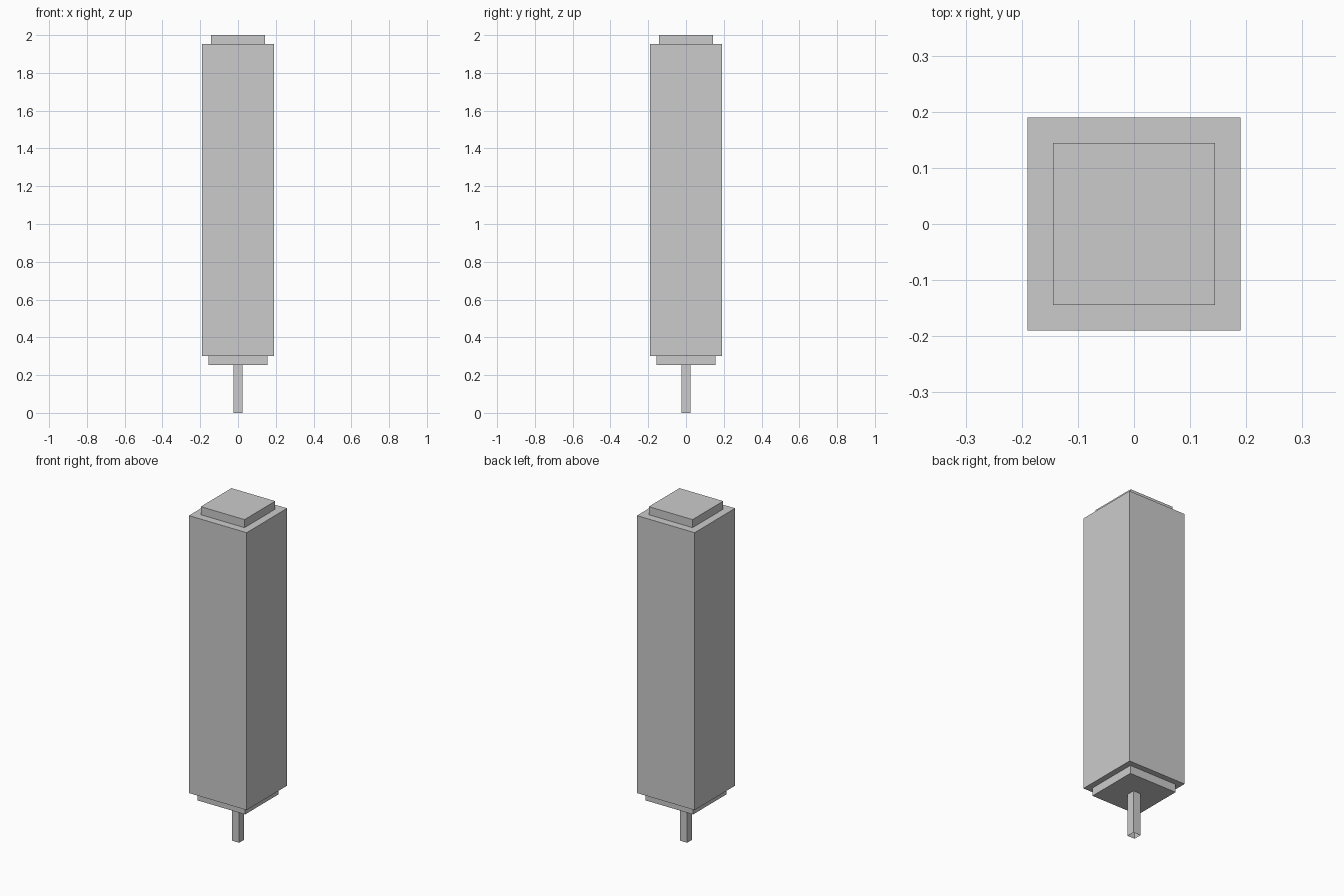
import bpy
import bmesh
from mathutils import Matrix

if "Cube" in bpy.data.objects:
    bpy.data.objects.remove(bpy.data.objects["Cube"])


def box(name, half, z0, z1, open_ends=False):
    """Square block centred on the z axis, optionally without end faces."""
    bm = bmesh.new()
    size = Matrix.Diagonal((2 * half, 2 * half, z1 - z0, 1))
    bmesh.ops.create_cube(bm, size=1, matrix=Matrix.Translation((0, 0, (z0 + z1) / 2)) @ size)
    if open_ends:
        ends = [f for f in bm.faces if abs(f.normal.z) > 0.5]
        bmesh.ops.delete(bm, geom=ends, context='FACES_ONLY')
    mesh = bpy.data.meshes.new(name)
    bm.to_mesh(mesh)
    bm.free()
    obj = bpy.data.objects.new(name, mesh)
    bpy.context.collection.objects.link(obj)
    return obj


# Thin hollow post, open underneath
box("post", 0.024, 0.0, 0.254, open_ends=True)
# Stepped plate under the body
box("base_plate", 0.156, 0.254, 0.302)
# Tall main block
box("body", 0.19, 0.302, 1.952)
# Stepped plate on top
box("top_cap", 0.144, 1.952, 2.0)
